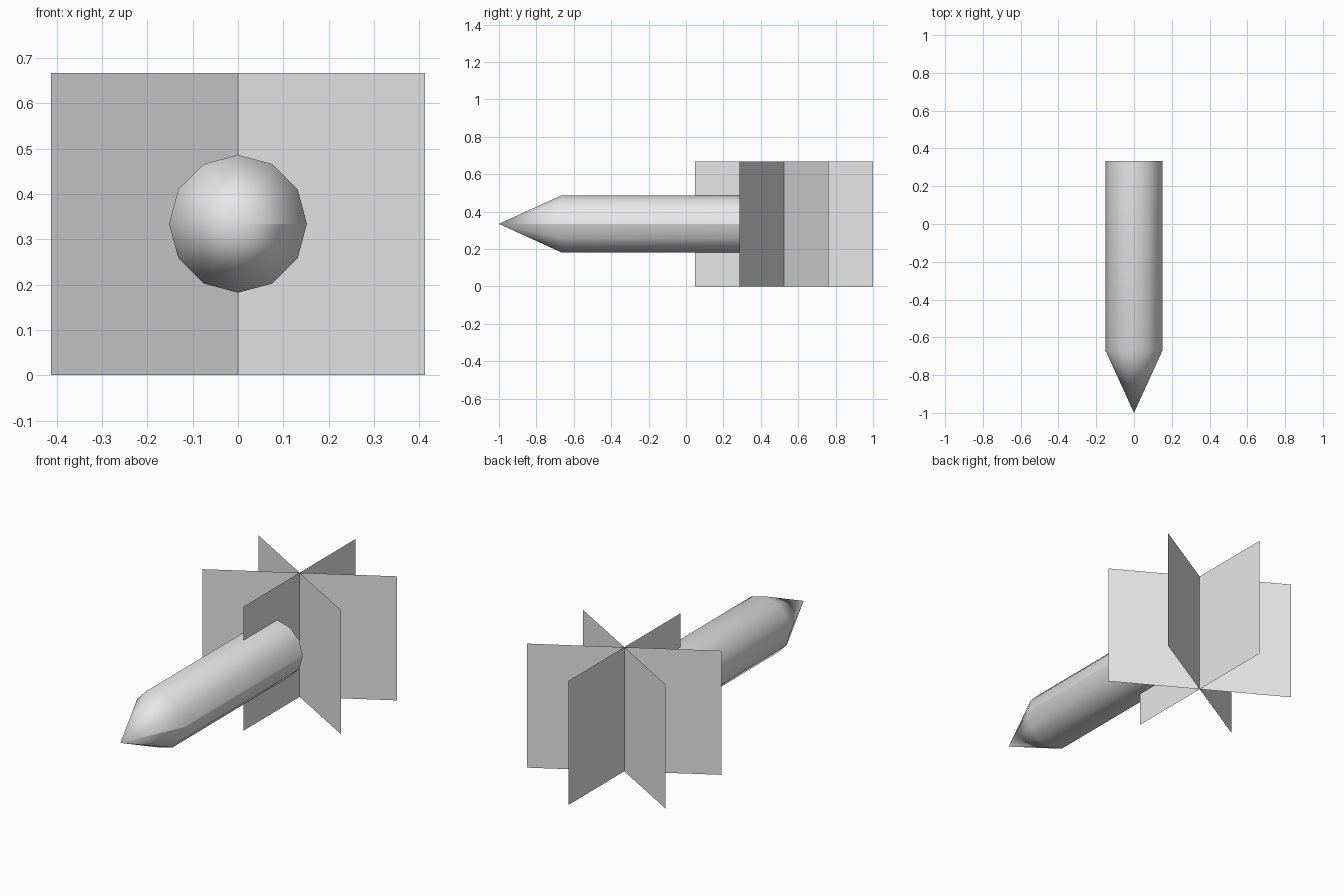
import bpy
import bmesh
from math import pi, sin, cos, radians
from mathutils import Matrix, Vector

default = bpy.data.objects.get("Cube")
if default:
    bpy.data.objects.remove(default, do_unlink=True)

RADIUS, AXIS_Z = 0.152, 0.334
TIP_Y, SHOULDER_Y, END_Y = -1.0, -0.667, 0.333
FIN_Y, FIN_REACH, FIN_HEIGHT = 0.524, 0.476, 0.667
SIDES = 12

grey = bpy.data.materials.new("light_grey")
grey.use_nodes = True
grey.diffuse_color = (0.8, 0.8, 0.8, 1)
grey.node_tree.nodes["Principled BSDF"].inputs["Base Color"].default_value = (0.8, 0.8, 0.8, 1)


def add_object(name, bm):
    mesh = bpy.data.meshes.new(name)
    bm.to_mesh(mesh)
    bm.free()
    mesh.materials.append(grey)
    obj = bpy.data.objects.new(name, mesh)
    bpy.context.collection.objects.link(obj)
    return obj


# Pointed body: a profile turned around the long axis, with an open seam on one side
bm = bmesh.new()
profile = [(0, TIP_Y), (RADIUS, SHOULDER_Y), (RADIUS, END_Y)]
verts = [bm.verts.new((x, y, AXIS_Z)) for x, y in profile]
edges = [bm.edges.new(pair) for pair in zip(verts, verts[1:])]
bmesh.ops.spin(bm, geom=verts + edges, cent=(0, 0, AXIS_Z), axis=(0, 1, 0),
               angle=2 * pi, steps=SIDES, use_merge=False, use_duplicate=False)
tip = [v for v in bm.verts if v.co.y < TIP_Y + 0.01]
bmesh.ops.remove_doubles(bm, verts=tip, dist=0.001)
bmesh.ops.recalc_face_normals(bm, faces=bm.faces)
first = next(iter(bm.faces))
if first.normal.dot(first.calc_center_median() - Vector((0, 0, AXIS_Z))) < 0:
    bmesh.ops.reverse_faces(bm, faces=bm.faces)
for face in bm.faces:
    face.smooth = True
add_object("pointed_body", bm)

# Flat disc closing the rear of the body
bm = bmesh.new()
bmesh.ops.create_circle(bm, cap_ends=True, segments=SIDES, radius=RADIUS,
                        matrix=Matrix.Translation((0, END_Y, AXIS_Z))
                        @ Matrix.Rotation(-pi / 2, 4, 'X'))
add_object("rear_cap", bm)

# Three thin upright sheets crossing on one vertical line
for name, angle in (("middle_fin", 90), ("left_fin", 30), ("right_fin", 150)):
    bm = bmesh.new()
    dx, dy = FIN_REACH * cos(radians(angle)), FIN_REACH * sin(radians(angle))
    columns = [[bm.verts.new((s * dx, FIN_Y + s * dy, z)) for z in (0, FIN_HEIGHT)]
               for s in (-1, 0, 1)]
    for a, b in zip(columns, columns[1:]):
        bm.faces.new((a[0], b[0], b[1], a[1]))
    add_object(name, bm)
